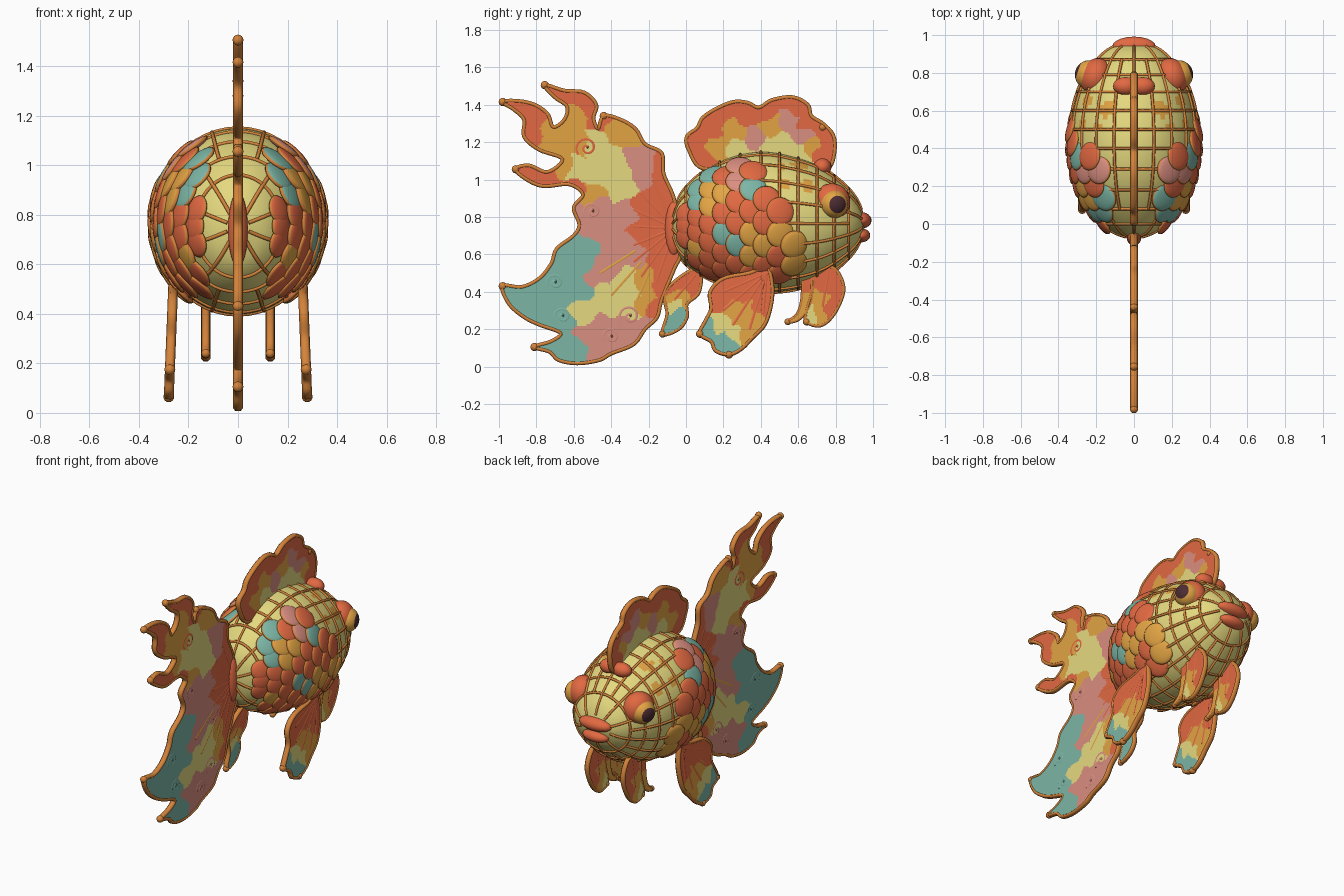
import bpy, bmesh, math
from mathutils import Vector, Matrix

if "Cube" in bpy.data.objects:
    bpy.data.objects.remove(bpy.data.objects["Cube"])

# ---------- colours ----------
RGB = {"copper": (212, 131, 58), "pale_yellow": (229, 217, 127), "coral_red": (226, 105, 66),
       "amber": (226, 164, 68), "teal": (124, 182, 166), "pink": (218, 142, 128), "dark_plum": (76, 44, 50)}
lin = lambda c: ((c / 255 + 0.055) / 1.055) ** 2.4
MATS = []
for nm, c in RGB.items():
    m = bpy.data.materials.new(nm)
    m.diffuse_color = (*[lin(v) for v in c], 1)
    m.use_nodes = True
    m.node_tree.nodes["Principled BSDF"].inputs["Base Color"].default_value = m.diffuse_color
    MATS.append(m)
COPPER, YELLOW, RED, AMBER, TEAL, PINK, DARK = range(7)


# ---------- helpers ----------
def finish(name, bm, smooth=True):
    me = bpy.data.meshes.new(name)
    bm.to_mesh(me)
    bm.free()
    for m in MATS:
        me.materials.append(m)
    for p in me.polygons:
        p.use_smooth = smooth
    ob = bpy.data.objects.new(name, me)
    bpy.context.collection.objects.link(ob)
    return ob


def cat(a, b, c, d, t):
    return 0.5 * (2 * b + (c - a) * t + (2 * a - 5 * b + 4 * c - d) * t * t + (3 * b - a - 3 * c + d) * t ** 3)


def smooth_loop(pts, n=6):
    v = [Vector(p) for p in pts]
    k = len(v)
    return [cat(v[i - 1], v[i], v[(i + 1) % k], v[(i + 2) % k], j / n) for i in range(k) for j in range(n)]


def tubes(name, paths, radius, mat, cyclic=False):
    cu = bpy.data.curves.new(name, 'CURVE')
    cu.dimensions = '3D'
    cu.bevel_depth, cu.bevel_resolution, cu.use_fill_caps = radius, 1, True
    for path in paths:
        s = cu.splines.new('POLY')
        s.points.add(len(path) - 1)
        for q, p in zip(s.points, path):
            q.co = (*p, 1)
        s.use_cyclic_u = cyclic
    cu.materials.append(MATS[mat])
    ob = bpy.data.objects.new(name, cu)
    bpy.context.collection.objects.link(ob)
    bpy.ops.object.select_all(action='DESELECT')
    ob.select_set(True)
    bpy.context.view_layer.objects.active = ob
    bpy.ops.object.convert(target='MESH')
    for p in bpy.context.object.data.polygons:
        p.use_smooth = True
    return bpy.context.object


def ball(bm, loc, radii, rule, rot=None, u=20, v=12):
    mx = Matrix.Translation(loc) @ (rot or Matrix()) @ Matrix.Diagonal((*radii, 1))
    r = bmesh.ops.create_uvsphere(bm, u_segments=u, v_segments=v, radius=1)
    for f in {f for q in r["verts"] for f in q.link_faces}:
        f.material_index = rule(f.calc_center_median()) if callable(rule) else rule
    bmesh.ops.transform(bm, matrix=mx, verts=r["verts"])


def nearest(seeds, y, z):
    y, z = y + 0.014 * math.sin(z * 45), z + 0.014 * math.sin(y * 45)
    return min((math.hypot(y - a, z - b), c) for c, l in seeds.items() for a, b in l)[1]


def inside(loop, y, z):
    hit = False
    for a, b in zip(loop, loop[1:] + loop[:1]):
        if (a.y > z) != (b.y > z) and y < a.x + (z - a.y) / (b.y - a.y) * (b.x - a.x):
            hit = not hit
    return hit


def fin(name, pts, seeds, tips, rays, x0=0, lean=0, ztop=0.5, rim=0.0125, g=0.0105):
    """Two painted sheets of small cells inside a copper rim, with tip beads and raised rays."""
    place = lambda p, d=0: Vector((d + x0 + (math.copysign(lean, x0) * (ztop - p[1]) if x0 else 0), p[0], p[1]))
    loop = smooth_loop(pts)
    y0, z0 = min(p.x for p in loop), min(p.y for p in loop)
    ny, nz = int((max(p.x for p in loop) - y0) / g) + 1, int((max(p.y for p in loop) - z0) / g) + 1
    bm = bmesh.new()
    cache = {}
    def vert(i, j, d):
        if (i, j, d) not in cache:
            cache[i, j, d] = bm.verts.new(place((y0 + i * g, z0 + j * g), d))
        return cache[i, j, d]
    for i in range(ny):
        for j in range(nz):
            y, z = y0 + (i + .5) * g, z0 + (j + .5) * g
            if inside(loop, y, z):
                col = nearest(seeds, y, z)
                for d in (.013, -.013):
                    q = [vert(i, j, d), vert(i + 1, j, d), vert(i + 1, j + 1, d), vert(i, j + 1, d)]
                    bm.faces.new(q if d > 0 else q[::-1]).material_index = col
    finish(name, bm, False)
    edge = tubes(name + "_rim", [[place(p) for p in loop]], rim, COPPER, True)
    for q in edge.data.vertices:  # rim is wider across the plate than along it
        q.co.x += .6 * (q.co.x - place((q.co.y, q.co.z)).x)
    bm = bmesh.new()
    for t in tips:
        ball(bm, place(t), (rim * 1.75,) * 3, COPPER, u=12, v=8)
    finish(name + "_tip_beads", bm)
    if rays:
        tubes(name + "_rays", [[place(a), place(b)] for a, b in rays], 0.0165, RED)


# ---------- body ----------
ROWS = [(-.07, .70, .80, .04), (-.04, .60, .90, .12), (.02, .53, .98, .19), (.12, .47, 1.06, .265),
        (.26, .415, 1.125, .317), (.42, .397, 1.148, .338), (.58, .412, 1.12, .328), (.72, .46, 1.068, .29),
        (.84, .55, .98, .225), (.91, .63, .90, .16), (.945, .71, .82, .09), (.955, .755, .765, .005)]


def section(t):
    i = min(int(t), len(ROWS) - 2)
    g = lambda k: Vector(ROWS[max(0, min(k, len(ROWS) - 1))])
    return cat(g(i - 1), g(i), g(i + 1), g(i + 2), t - i)


def at_y(y):
    lo, hi = 0, len(ROWS) - 1
    for _ in range(30):
        mid = (lo + hi) / 2
        lo, hi = (mid, hi) if section(mid)[0] < y else (lo, mid)
    return lo


def skin(t, a, lift=0):
    y, b, c, w = section(t)
    return Vector(((w + lift) * math.cos(a), y, (b + c) / 2 + ((c - b) / 2 + lift) * math.sin(a)))


N, M = 72, 66
bm = bmesh.new()
grid = [[bm.verts.new(skin(i / M * (len(ROWS) - 1), j / N * math.tau)) for j in range(N)] for i in range(M + 1)]
for i in range(M):
    for j in range(N):
        f = bm.faces.new((grid[i][j], grid[i + 1][j], grid[i + 1][(j + 1) % N], grid[i][(j + 1) % N]))
        c = f.calc_center_median()
        patch = .5 < c.y < .72 and c.z > .9 and abs(c.x) > .1 and math.sin(c.y * 50 + c.z * 20) + math.sin(c.z * 60) > .6
        f.material_index = AMBER if patch else YELLOW
bm.faces.new(grid[0])
bm.faces.new(grid[-1])
bmesh.ops.recalc_face_normals(bm, faces=bm.faces)
finish("body", bm)

# wire lattice over the body: every second seam stops short of the ends
def seam(j):
    a, b = (.05, at_y(.94)) if j % 2 else (at_y(.08), at_y(.87))
    return [skin(a + (b - a) * k / 66, j / 20 * math.tau, .003) for k in range(67)]


tubes("body_seams", [seam(j) for j in range(20)], .008, COPPER)
tubes("body_hoops", [[skin(at_y(y), k / 48 * math.tau, .002) for k in range(48)] for y in
      (.0, .08, .18, .29, .4, .5, .6, .7, .79, .87)], .008, COPPER, True)

# ---------- scales on both flanks ----------
SCALE_SEEDS = {TEAL: [(.05, .93), (.11, 1.01), (.36, .97), (.22, .68)],
               PINK: [(.27, 1.04)],
               RED: [(.1, .8), (.3, .85), (.45, .8), (.3, .55), (.03, .75), (.42, .9), (.45, .58), (.2, .78), (.12, .67),
                     (.1, .55), (.2, .6), (.2, 1.05), (.03, .84), (.25, .95), (.33, 1.06)],
               AMBER: [(.17, .93), (.36, .66), (.55, .67), (.02, .6)]}
bm = bmesh.new()
for s in (1, -1):
    for i in range(9):
        y = .0 + i * .072
        t = at_y(y)
        for j in range(-4, 5):
            a = math.radians(18.5 * (j + .5 * (i % 2)))
            p = skin(t, a)
            if not (.48 < p.z < 1.07 and p.x > .145 and y < min(.58, .36 + (1.08 - p.z) * .6)):
                continue
            fwd = (skin(t + .05, a) - p).normalized()
            up = (skin(t, a + .05) - p).normalized()
            n = up.cross(fwd) if up.cross(fwd).x > 0 else fwd.cross(up)
            n = (n + .2 * fwd).normalized()
            p = p + n * .004
            fwd = (fwd - n * fwd.dot(n)).normalized()
            flip = Vector((s, 1, 1))
            n, fwd, p = n * flip, fwd * flip, p * flip
            rot = Matrix((fwd, n.cross(fwd), n)).transposed().to_4x4()
            r = .077 * min(1, .45 + section(t)[3] * 2)
            col = nearest(SCALE_SEEDS, p.y, p.z)
            ball(bm, p, (r, r, .018), lambda c: COPPER if c.xy.length > .93 else col, rot, 24, 8)
finish("scales", bm)

# ---------- eyes ----------
for s, side in ((1, "right"), (-1, "left")):
    rot = Vector((s * .93, .33, -.05)).to_track_quat('Z', 'Y').to_matrix().to_4x4()
    bm = bmesh.new()
    ball(bm, (s * .2, .78, .88), (.1, .1, .084), RED, rot, 28, 16)
    ball(bm, (s * .236, .79, .87), (.077, .077, .077),
         lambda c: DARK if c.z > math.cos(.7) else AMBER if c.z > .1 else RED, rot, 32, 24)
    finish(side + "_eye", bm)

# ---------- lips, crown knob, tail root ----------
bm = bmesh.new()
ball(bm, (0, .94, .782), (.115, .052, .043), RED)
ball(bm, (0, .935, .702), (.092, .05, .038), RED)
finish("lips", bm)
bm = bmesh.new()
for x in (-.045, .045):
    ball(bm, (x, .73, 1.068), (.066, .048, .045), RED)
finish("crown_knob", bm)
bm = bmesh.new()
ball(bm, (0, -.065, .74), (.04, .05, .15), RED)
finish("tail_root", bm)

# ---------- tail ----------
TIPS = [(-.44, 1.34), (-.755, 1.505), (-.98, 1.415), (-.91, 1.055), (-.98, .43), (-.81, .105)]
TAIL = [(-.06, .88), (-.12, 1.03), (-.13, 1.14), (-.22, 1.19), (-.27, 1.27), (-.35, 1.32), TIPS[0], (-.47, 1.27),
        (-.495, 1.33), (-.48, 1.4), (-.545, 1.465), (-.65, 1.475), TIPS[1], (-.7, 1.44), (-.635, 1.39), (-.65, 1.32),
        (-.71, 1.28), (-.74, 1.35), (-.81, 1.4), (-.9, 1.42), TIPS[2], (-.92, 1.375), (-.865, 1.32), (-.865, 1.23),
        (-.785, 1.16), (-.66, 1.11), (-.74, 1.04), (-.84, 1.075), TIPS[3], (-.85, 1.0), (-.76, .965), (-.625, .975),
        (-.55, .92), (-.6, .85), (-.57, .76), (-.6, .7), (-.69, .63), (-.72, .55), (-.785, .47), (-.88, .425),
        TIPS[4], (-.945, .335), (-.865, .265), (-.785, .225), (-.67, .18), (-.72, .135), TIPS[5], (-.73, .08), (-.68, .035),
        (-.58, .018), (-.465, .035), (-.4, .07), (-.28, .12), (-.22, .2), (-.155, .265), (-.13, .36), (-.065, .52), (-.03, .62)]
TAIL_SEEDS = {
    RED: [(-.1, .75), (-.12, .95), (-.13, .5), (-.15, 1.03), (-.12, .4), (-.54, 1.42), (-.75, 1.48), (-.95, 1.4),
          (-.82, 1.35), (-.9, 1.04), (-.72, 1.0), (-.6, .94), (-.84, 1.24), (-.22, .72), (-.44, 1.31), (-.2, .88), (-.17, .3)],
    PINK: [(-.25, 1.12), (-.2, 1.02), (-.35, .8), (-.45, .84), (-.3, .62), (-.55, .8), (-.45, .52), (-.5, .2),
           (-.35, .2), (-.25, .22), (-.45, .08), (-.42, .68)],
    YELLOW: [(-.35, .97), (-.46, 1.0), (-.4, 1.13), (-.5, 1.2), (-.58, 1.05), (-.4, .36), (-.31, .43), (-.3, .3), (-.55, .29)],
    AMBER: [(-.3, 1.23), (-.38, 1.27), (-.6, 1.32), (-.72, 1.22), (-.66, 1.07), (-.57, 1.2), (-.22, .45), (-.22, .33), (-.5, .93)],
    TEAL: [(-.65, .55), (-.53, .6), (-.85, .35), (-.7, .4), (-.68, .25), (-.75, .1), (-.6, .06), (-.6, .4)]}
root = (-.06, .74)
fin("tail_fin", TAIL, TAIL_SEEDS, TIPS, [(root, e) for e in
    ((-.18, 1.0), (-.24, .93), (-.28, .84), (-.28, .75), (-.28, .65), (-.28, .56), (-.24, .48), (-.16, .45))])
tubes("tail_rays_lower", [[(0, -.24, .56), (0, -.4, .38)], [(0, -.2, .5), (0, -.26, .36)], [(0, -.27, .62), (0, -.46, .5)]],
      .0165, AMBER)
swirl = lambda y, z, r: [(0, y + r * k / 24 * math.cos(k * .42), z + r * k / 24 * math.sin(k * .42)) for k in range(25)]
tubes("tail_swirls_red", [swirl(-.53, 1.17, .06)], .0165, RED)
tubes("tail_swirls_pink", [swirl(-.3, .27, .06), swirl(-.5, .83, .05), swirl(-.4, .16, .05)], .0165, PINK)
tubes("tail_swirls_teal", [swirl(-.66, .27, .05), swirl(-.7, .45, .05)], .0165, TEAL)

# ---------- dorsal fin ----------
fin("dorsal_fin", [(.09, 1.06), (.015, 1.16), (.005, 1.23), (.06, 1.275), (.09, 1.33), (.165, 1.38), (.255, 1.415),
    (.33, 1.41), (.39, 1.385), (.46, 1.425), (.57, 1.44), (.65, 1.4), (.67, 1.34), (.73, 1.3), (.785, 1.24), (.795, 1.16),
    (.77, 1.07), (.7, 1.03), (.5, 1.08), (.3, 1.08)],
    {RED: [(.06, 1.2), (.12, 1.27), (.2, 1.36), (.3, 1.35), (.4, 1.35), (.57, 1.4), (.66, 1.3), (.74, 1.24), (.74, 1.14),
           (.09, 1.11)],
     AMBER: [(.15, 1.18), (.27, 1.27), (.46, 1.28), (.68, 1.18)], YELLOW: [(.3, 1.17), (.47, 1.2), (.6, 1.15)],
     PINK: [(.55, 1.31), (.35, 1.22), (.63, 1.24)]}, [(.73, 1.28)], [])

# ---------- anal fin ----------
fin("anal_fin", [(.045, .52), (-.06, .455), (-.115, .38), (-.1, .28), (-.125, .175), (-.04, .2), (.005, .265),
    (.005, .335), (.065, .39), (.08, .48)],
    {RED: [(.04, .45), (-.05, .43), (.04, .4)], AMBER: [(-.05, .37), (-.01, .36)], YELLOW: [(-.05, .325)],
     TEAL: [(-.08, .23), (-.03, .27)]}, [(-.125, .175)], [((.05, .49), (-.06, .36))], rim=.0115)

# ---------- paired fins ----------
for s, side in ((1, "right"), (-1, "left")):
    fin(side + "_pectoral_fin", [(.43, .53), (.34, .5), (.2, .47), (.13, .4), (.135, .31), (.105, .245), (.075, .175),
        (.135, .135), (.16, .085), (.23, .065), (.295, .095), (.35, .15), (.42, .225), (.455, .335), (.46, .44)],
        {RED: [(.38, .42), (.2, .42), (.43, .32), (.17, .36), (.28, .4)], AMBER: [(.25, .26), (.3, .3), (.36, .22), (.32, .16)],
         YELLOW: [(.27, .17), (.19, .235)], TEAL: [(.12, .19), (.2, .14), (.22, .09)]}, [(.075, .175), (.23, .065)],
        [((.43, .5), e) for e in ((.2, .4), (.2, .3), (.25, .22), (.34, .2), (.41, .28))], s * .262, .04, .5)
    fin(side + "_ventral_fin", [(.685, .52), (.67, .39), (.645, .3), (.645, .24), (.72, .22), (.79, .28), (.84, .39),
        (.83, .47), (.78, .53)],
        {RED: [(.78, .43), (.8, .34), (.72, .46), (.77, .28)], AMBER: [(.71, .36), (.73, .27)], YELLOW: [(.655, .28)]},
        [(.645, .24)], [((.76, .5), (.73, .32))], s * .13, rim=.0115)
    fin(side + "_ventral_finger", [(.63, .49), (.62, .36), (.595, .28), (.545, .24), (.605, .255), (.665, .335), (.68, .48)],
        {RED: [(.65, .44)], AMBER: [(.63, .33)]}, [(.545, .24)], [], s * .13, rim=.0105)
